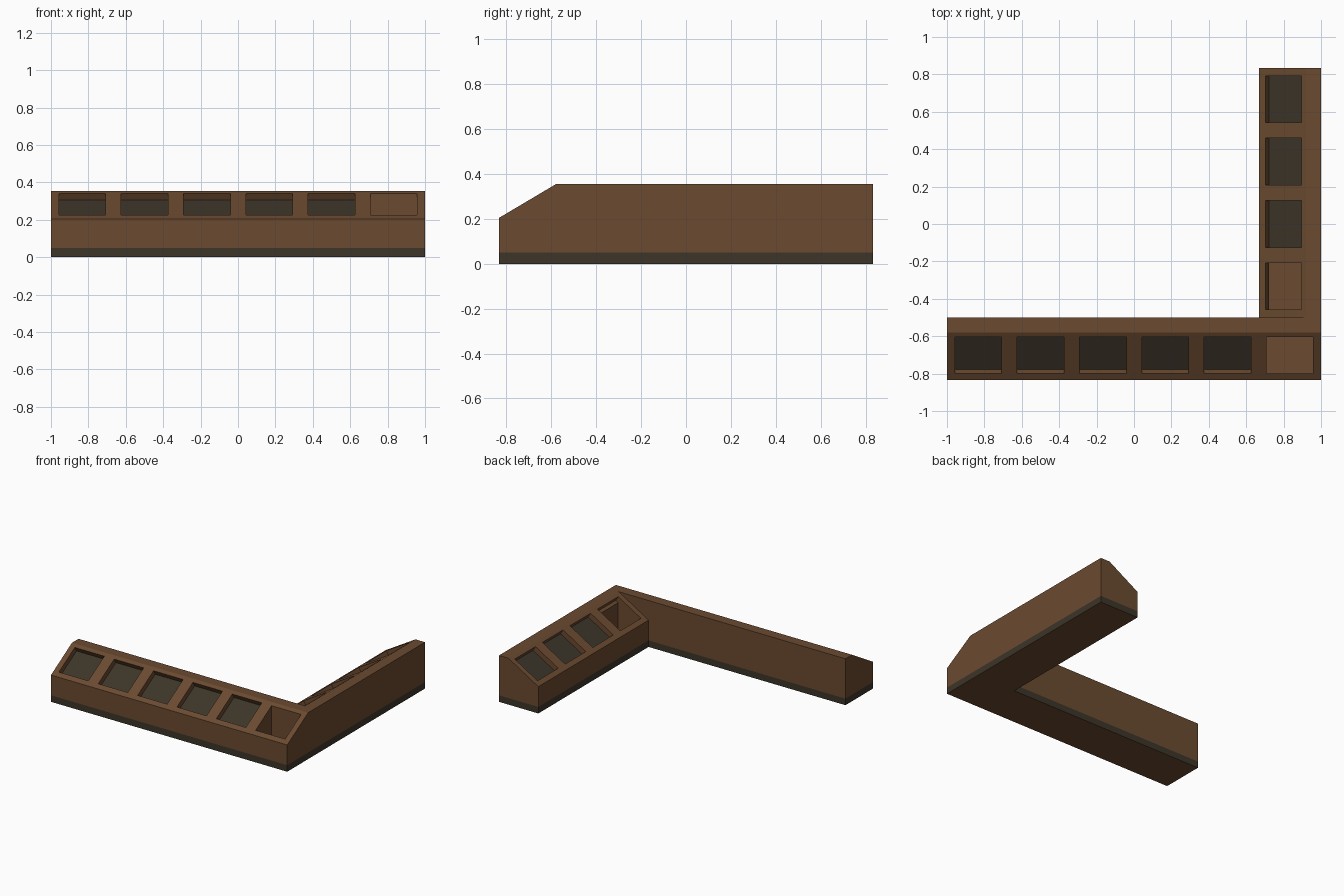
import bpy, bmesh
from mathutils import Vector

if "Cube" in bpy.data.objects:
    bpy.data.objects.remove(bpy.data.objects["Cube"], do_unlink=True)


def make_material(name, color):
    m = bpy.data.materials.new(name)
    m.use_nodes = True
    m.diffuse_color = color
    m.node_tree.nodes["Principled BSDF"].inputs["Base Color"].default_value = color
    return m


MATS = [make_material("brown wood", (0.147, 0.069, 0.030, 1)),
        make_material("dark panel", (0.045, 0.035, 0.022, 1))]
WOOD, DARK = 0, 1

HALF, DEEP, EDGE = 1.0, 0.833, 0.333
BASE, LIP, TOP, FLAT = 0.05, 0.205, 0.355, 0.253


# Both wings share one profile: a = along the wing, d = depth from the sloped side
def front(a, d, z):
    return Vector((a, -DEEP + d, z))


def side(a, d, z):
    return Vector((HALF - EDGE + d, a, z))


def prism(name, profile, a0, a1, place, dark_edges=()):
    bm = bmesh.new()
    ends = [[bm.verts.new(place(a, d, z)) for d, z in profile] for a in (a0, a1)]
    for ring in ends:
        bm.faces.new(ring)
    n = len(profile)
    for i in range(n):
        j = (i + 1) % n
        f = bm.faces.new((ends[0][i], ends[0][j], ends[1][j], ends[1][i]))
        f.material_index = DARK if i in dark_edges else WOOD
    bmesh.ops.recalc_face_normals(bm, faces=bm.faces)
    mesh = bpy.data.meshes.new(name)
    bm.to_mesh(mesh)
    bm.free()
    for m in MATS:
        mesh.materials.append(m)
    ob = bpy.data.objects.new(name, mesh)
    bpy.context.collection.objects.link(ob)
    return ob


def combine(target, tool, operation):
    mod = target.modifiers.new("combine", 'BOOLEAN')
    mod.operation, mod.object, mod.solver = operation, tool, 'EXACT'
    deps = bpy.context.evaluated_depsgraph_get()
    mesh = bpy.data.meshes.new_from_object(target.evaluated_get(deps))
    target.modifiers.clear()
    target.data = mesh
    bpy.data.objects.remove(tool, do_unlink=True)


# Counter body: two wings joined into an L
body_profile = [(0, BASE), (0, LIP), (FLAT, TOP), (EDGE, TOP), (EDGE, BASE)]
body = prism("counter_body", body_profile, -HALF, HALF, front)
combine(body, prism("side_wing", body_profile, -0.54, DEEP, side), 'UNION')

# Recesses are cut square to the slope
slope = Vector((FLAT, TOP - LIP)).normalized()
inward = Vector((slope.y, -slope.x)) * 0.04
low = Vector((0, LIP)) + slope * (0.035 / slope.x)
high = Vector((0, LIP)) + slope * (0.228 / slope.x)
recess = [low - inward, low + inward, high + inward, high - inward]


def shaft(d0):
    return [(d0, 0.07), (high.x, 0.07), (high.x, 0.5), (d0, 0.5)]


def cut_bay(center, place, profile, dark_edges=()):
    combine(body, prism("cutter", profile, center - 0.125, center + 0.125,
                        place, dark_edges), 'DIFFERENCE')


# Display bays with dark floors
for i in range(5):
    cut_bay(-0.833 + i / 3, front, recess, (1,))
for i in range(1, 4):
    cut_bay(-0.333 + i / 3, side, recess, (1,))

# Open bays beside the corner
cut_bay(0.833, front, shaft(low.x))
cut_bay(-0.333, side, recess)
cut_bay(-0.333, side, shaft(0.056))

# Dark plinth under the whole L, with a wooden underside
base_profile = [(0, 0), (0, BASE), (EDGE, BASE), (EDGE, 0)]
plinth = prism("plinth", base_profile, -HALF, HALF, front)
combine(plinth, prism("side_plinth", base_profile, -0.6, DEEP, side), 'UNION')
for p in plinth.data.polygons:
    p.material_index = WOOD if p.normal.z < -0.5 else DARK
